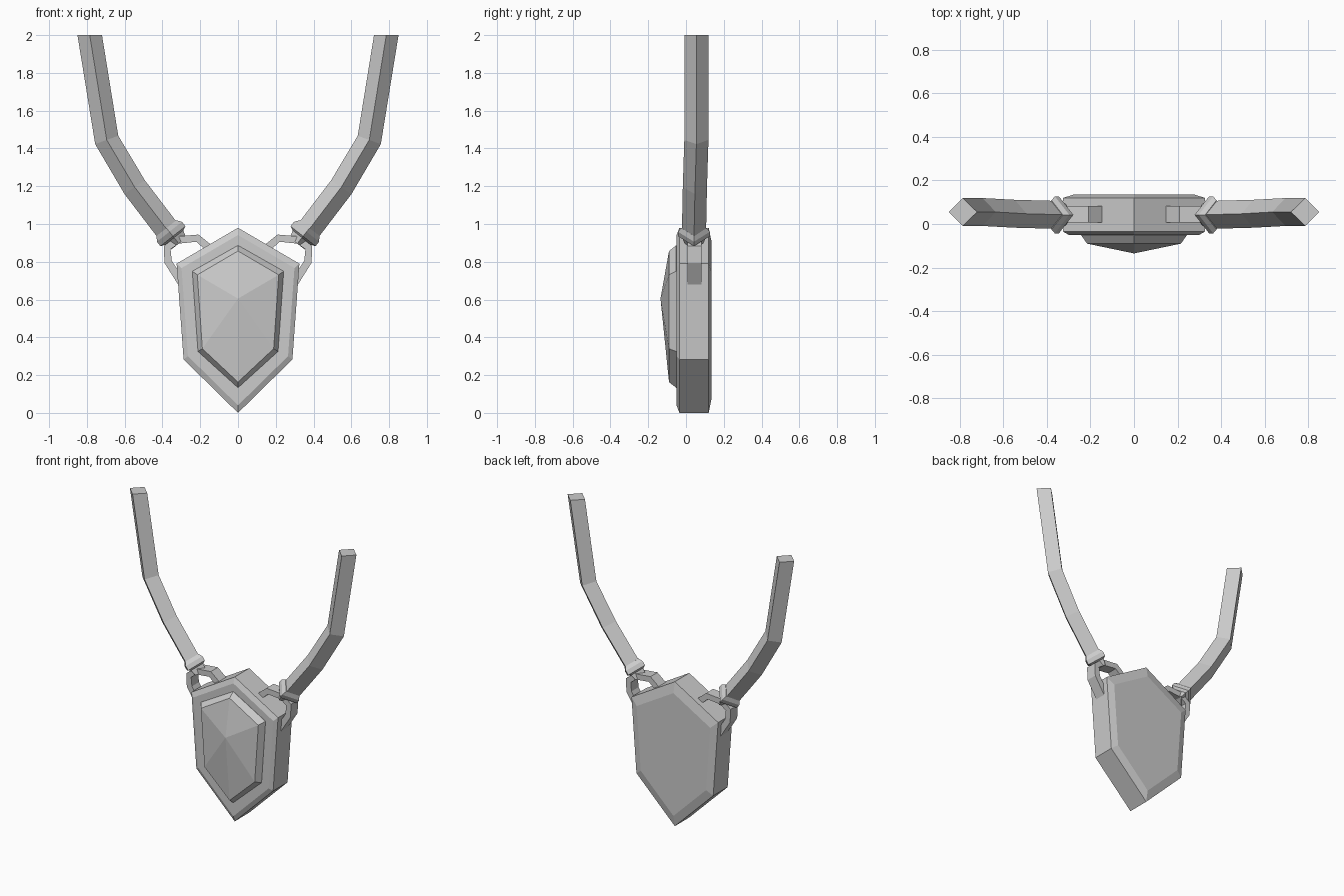
import bpy
import bmesh
from mathutils import Vector

if "Cube" in bpy.data.objects:
    bpy.data.objects.remove(bpy.data.objects["Cube"])

# Shield outline in x-z, top point first, clockwise
BODY = [(0, .98), (.325, .79), (.288, .283), (0, 0), (-.288, .283), (-.325, .79)]
GEM = [(0, .887), (.242, .75), (.212, .325), (0, .133), (-.212, .325), (-.242, .75)]
CENTRE_Z = .5


def loft(name, rings, mirror=False, tip=None):
    """Skin a list of equal-length vertex rings, capping both ends."""
    bm = bmesh.new()
    vr = [[bm.verts.new(p) for p in r] for r in rings]
    n = len(vr[0])
    for a, b in zip(vr, vr[1:]):
        for i in range(n):
            j = (i + 1) % n
            bm.faces.new((a[i], a[j], b[j], b[i]))
    bm.faces.new(vr[0])
    if tip:
        t = bm.verts.new(tip)
        for i in range(n):
            bm.faces.new((vr[-1][i], vr[-1][(i + 1) % n], t))
    else:
        bm.faces.new(vr[-1])
    bmesh.ops.recalc_face_normals(bm, faces=bm.faces)
    me = bpy.data.meshes.new(name)
    bm.to_mesh(me)
    bm.free()
    ob = bpy.data.objects.new(name, me)
    bpy.context.collection.objects.link(ob)
    if mirror:
        ob.modifiers.new("mirror", 'MIRROR').use_axis[0] = True
    return ob


def shield(outline, y, s):
    return [(x * s, y, CENTRE_Z + (z - CENTRE_Z) * s) for x, z in outline]


def diamond(c, across, hx, hy):
    c, y = Vector(c), Vector((0, 1, 0))
    return [c + across * hx, c + y * hy, c - across * hx, c - y * hy]


def box(c, across, hx, hy):
    c, y = Vector(c), Vector((0, hy, 0))
    a = across * hx
    return [c + a + y, c - a + y, c - a - y, c + a - y]


def sweep(name, pts, section, hx, hy, first=None):
    """Carry a section along a path lying close to the x-z plane."""
    P = [Vector(p) for p in pts]
    rings = []
    for i, p in enumerate(P):
        d0 = (p - P[max(i - 1, 0)]).normalized()
        d1 = (P[min(i + 1, len(P) - 1)] - p).normalized()
        d = d0 + d1
        across = Vector((d.z, 0, -d.x)).normalized()
        if i == 0 and first:
            across = Vector(first)
        rings.append(section(p, across, hx, hy))
    return loft(name, rings, mirror=True)


# Pendant body with a narrow front bevel and wide back bevel
loft("pendant_body", [shield(BODY, .135, .85), shield(BODY, .12, 1),
                      shield(BODY, -.035, 1), shield(BODY, -.05, .92)])

# Raised faceted stone
girdle = [(x * .89, -.09, CENTRE_Z + .01 + (z - CENTRE_Z - .01) * .92) for x, z in GEM]
loft("stone", [shield(GEM, -.04, 1), shield(GEM, -.052, 1), girdle],
     tip=(0, -.135, .605))

# Cord strands, square section set on edge, cut level at the top
sweep("cord", [(.785, .055, 2), (.695, .055, 1.445), (.547, .047, 1.195),
               (.36, .042, .95)], diamond, .065, .064, first=(-1, 0, 0))

# Flared collars at the cord ends
along = Vector((-.62, 0, -.78))
side = Vector((.78, 0, -.62))
base = Vector((.36, .042, .955))
loft("collar", [diamond(base + along * s, side, h, h) for s, h in
                ((-.03, .067), (-.005, .085), (.025, .085), (.035, .062), (.075, .05))],
     mirror=True)

# Hoops that clasp the pendant shoulders
sweep("hoop", [(.15, .045, .87), (.215, .045, .925), (.32, .045, .915),
               (.375, .045, .875), (.37, .045, .80), (.30, .045, .69)],
      box, .02, .038)
